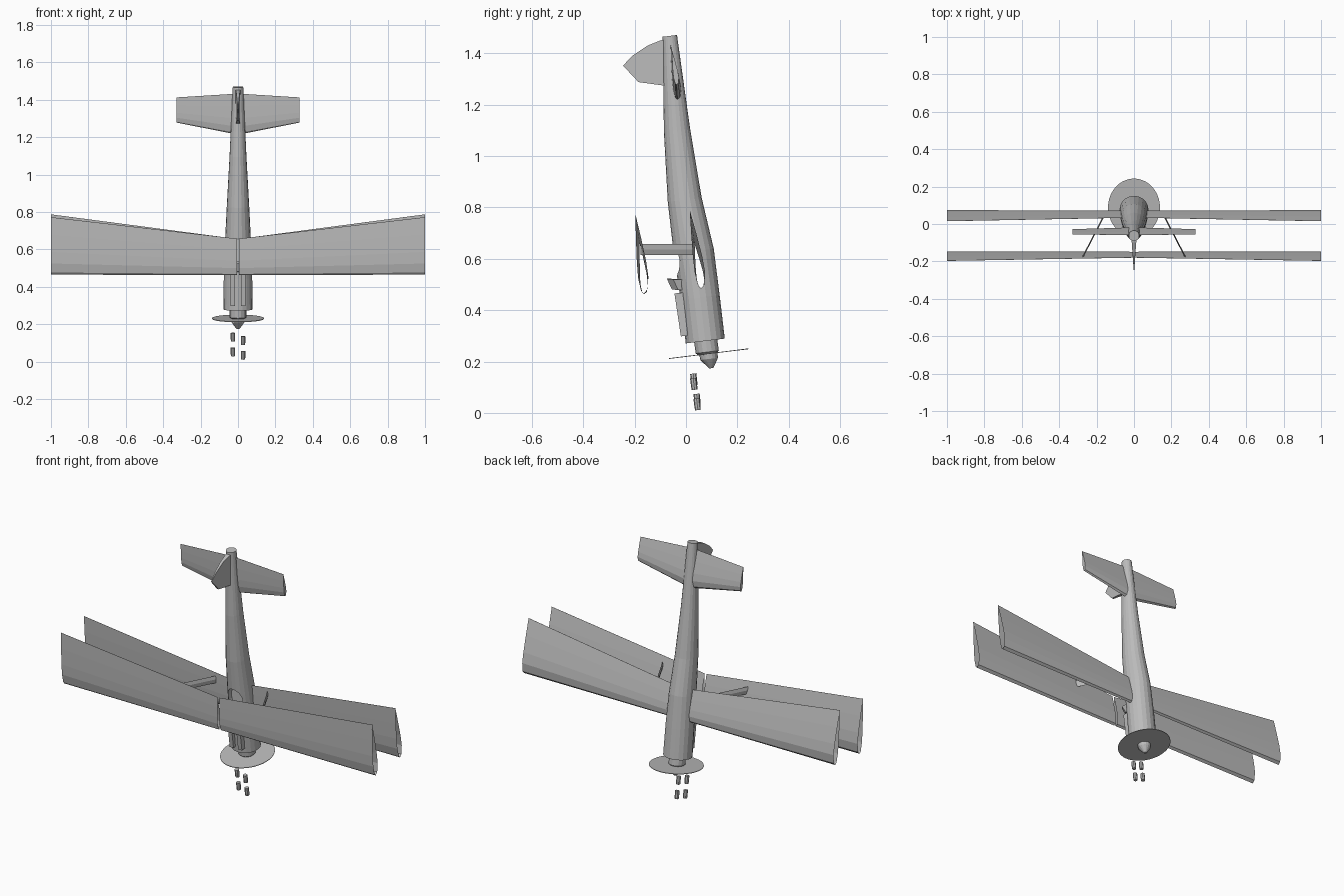
import bpy, bmesh, math
from mathutils import Vector

cube = bpy.data.objects.get("Cube")
if cube:
    bpy.data.objects.remove(cube)

grey = bpy.data.materials.new("plain grey")
grey.use_nodes = True
color = (0.5, 0.5, 0.5, 1)
grey.diffuse_color = color
grey.node_tree.nodes["Principled BSDF"].inputs["Base Color"].default_value = color
TILT = math.radians(7)


def loft(name, sections, caps=True):
    """Skin a row of equal-length closed sections."""
    bm = bmesh.new()
    rows = [[bm.verts.new(p) for p in s] for s in sections]
    for a, b in zip(rows, rows[1:]):
        for i in range(len(a)):
            j = (i + 1) % len(a)
            bm.faces.new((a[i], a[j], b[j], b[i]))
    if caps:
        bm.faces.new(rows[0])
        bm.faces.new(rows[-1])
    bmesh.ops.recalc_face_normals(bm, faces=bm.faces)
    mesh = bpy.data.meshes.new(name)
    bm.to_mesh(mesh)
    bm.free()
    mesh.materials.append(grey)
    obj = bpy.data.objects.new(name, mesh)
    bpy.context.collection.objects.link(obj)
    return obj


def ring(y, z, rx, ry, n=20, x=0):
    """Ellipse square to the diving axis."""
    pts = []
    for k in range(n):
        a = 2 * math.pi * k / n
        d = ry * math.sin(a)
        pts.append((x + rx * math.cos(a), y + d, z + d * math.tan(TILT)))
    return pts


def airfoil(x, lead, trail, thick):
    """Closed wing section at station x, from (y, z) nose to (y, z) tail."""
    lead, trail = Vector(lead), Vector(trail)
    shape = [(0, 0), (.04, .6), (.2, 1), (.4, .9), (.7, .5), (1, .02)]
    side = Vector((1, 0.13)) * thick
    chord = [lead.lerp(trail, t) + side * h for t, h in shape]
    chord += [lead.lerp(trail, t) - side * h * 0.6 for t, h in shape[:0:-1]]
    return [(x, p.x, p.y) for p in chord]


def cut(target, cutter):
    mod = target.modifiers.new("cut", 'BOOLEAN')
    mod.operation = 'DIFFERENCE'
    mod.solver = 'EXACT'
    mod.object = cutter
    cutter.hide_render = True
    cutter.hide_viewport = True


# Fuselage from cowl to tail
fuselage = loft("fuselage", [ring(*s) for s in (
    (.075, .28, .078, .076), (.055, .45, .076, .076), (.03, .63, .07, .078),
    (-.005, .83, .06, .066), (-.035, 1.1, .045, .051), (-.063, 1.468, .028, .028))])

# Cockpit opening
cockpit = loft("cockpit_cutter", [
    [(.046 * math.cos(a), y, .595 + .06 * math.sin(a))
     for a in (math.pi * k / 8 for k in range(16))] for y in (-.2, .005)])
cut(fuselage, cockpit)

# Lower wing, an open shell running through the fuselage
lower = [airfoil(x, (.058, .485), t, h) for x, t, h in (
    (-1, (.015, .787), .025), (0, (.034, .655), .018), (1, (.015, .787), .025))]
loft("lower_wing", lower, caps=False)
cut(fuselage, loft("lower_wing_cutter", lower))

# Upper wing halves, struts and tailplane halves
for s, side in ((1, "left"), (-1, "right")):
    loft(side + "_upper_wing", [
        airfoil(s * .006, (-.163, .462), (-.18, .657), .018),
        airfoil(s, (-.165, .465), (-.197, .772), .025)], caps=False)
    loft(side + "_strut", [
        [(s * (x - .004), y, .637), (s * x, y, .615), (s * (x + .004), y, .637), (s * x, y, .657)]
        for x, y in ((.275, -.178), (.165, .035))])
    loft(side + "_tailplane", [
        airfoil(s * .01, (-.033, 1.215), (-.06, 1.432), .02),
        airfoil(s * .33, (-.037, 1.278), (-.055, 1.412), .013)])

# Fin, thin at its outer edge
fin = ((-.06, 1.26, .012), (-.09, 1.275, .011), (-.185, 1.288, .006), (-.215, 1.32, .004),
       (-.245, 1.352, .002), (-.21, 1.39, .004), (-.15, 1.43, .008), (-.1, 1.45, .012),
       (-.06, 1.46, .014))
loft("fin", [[(s * w, y, z) for y, z, w in fin] for s in (1, -1)])

# Windscreen
loft("windscreen", [
    [(w, .01, z), (w, y + .025, z), (w * .5, y, z + .003), (-w * .5, y, z + .003),
     (-w, y + .025, z), (-w, .01, z)]
    for w, y, z in ((.035, -.055, .478), (.045, -.075, .52))])

# Guns on the cowl and two bullets in front of each
for s, side, drop in ((1, "left", .018), (-1, "right", 0)):
    x = s * .027
    loft(side + "_gun", [
        [(x - .012, y, z), (x + .012, y, z), (x + .012, y + .04, z + .004), (x - .012, y + .04, z + .004)]
        for y, z in ((-.02, .298), (-.045, .465))])
    for n, (y, z) in enumerate(((.028, .153), (.041, .074))):
        z -= drop
        loft(f"{side}_bullet_{n + 1}", [ring(y + .12 * d, z - d, r, r, 8, x) for d, r in (
            (0, .012), (.033, .012), (.045, .011))])

# Propeller disc, hub and spinner
loft("propeller_disc", [ring(.088, z, .139, .155, 40) for z in (.229, .232)])
loft("hub", [ring(y, z, r, r, 16) for y, z, r in ((.076, .285, .045), (.083, .237, .045), (.084, .228, .034))])
loft("spinner", [ring(y, z, r, r, 16) for y, z, r in (
    (.087, .235, .036), (.09, .21, .034), (.095, .19, .02), (.098, .174, .008))])
